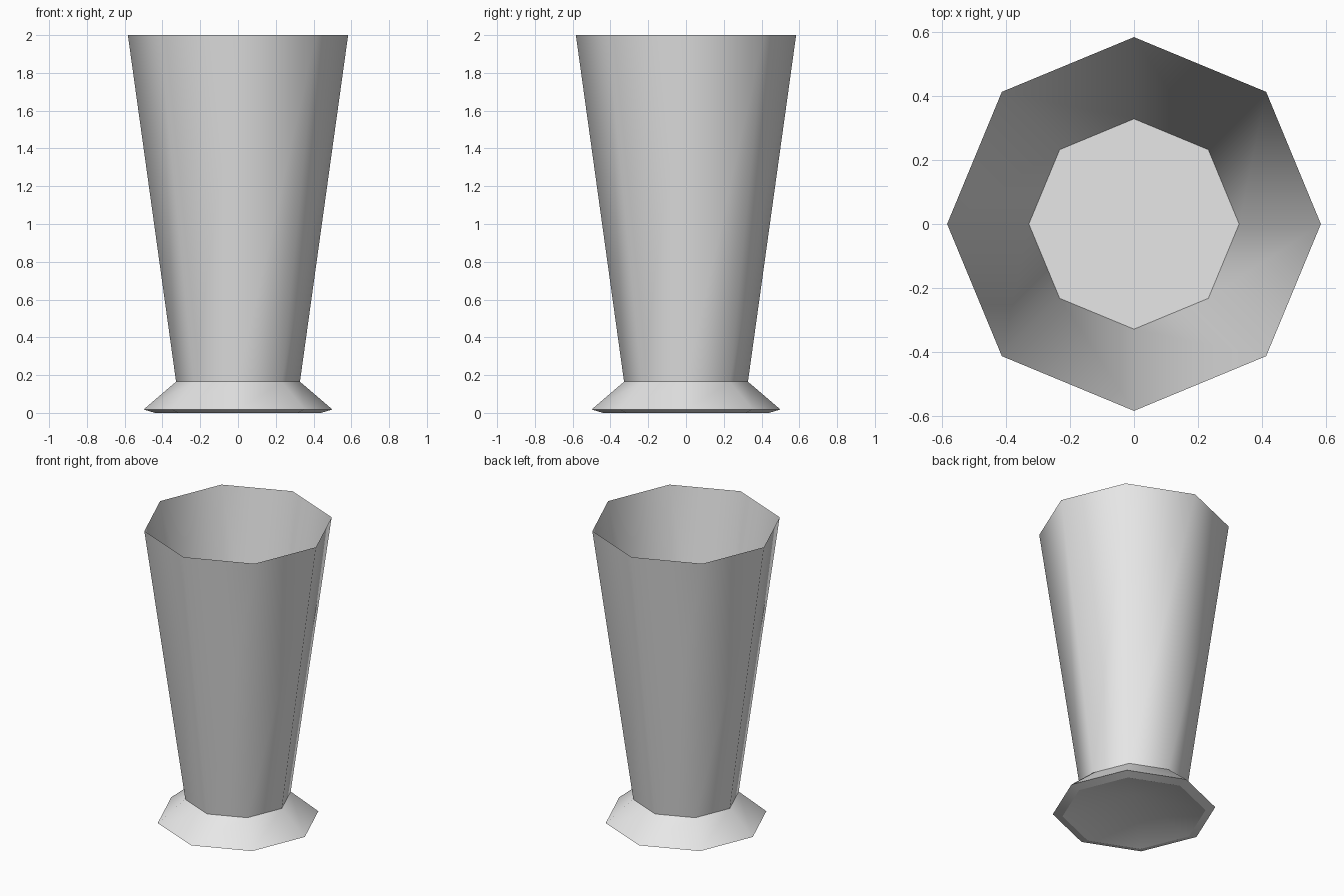
import bpy, bmesh, math

if "Cube" in bpy.data.objects:
    bpy.data.objects.remove(bpy.data.objects["Cube"])

SIDES = 8

mat = bpy.data.materials.new("light grey")
mat.diffuse_color = (0.8, 0.8, 0.8, 1.0)
mat.use_nodes = True
mat.node_tree.nodes["Principled BSDF"].inputs["Base Color"].default_value = mat.diffuse_color


def lathe(name, profile):
    """Revolve (radius, z) points into an octagonal shell; rings stay crisp, sides smooth."""
    bm = bmesh.new()
    rings = []
    for r, z in profile:
        if r == 0:
            rings.append([bm.verts.new((0, 0, z))] * SIDES)
        else:
            rings.append([bm.verts.new((r * math.cos(math.tau * i / SIDES),
                                        r * math.sin(math.tau * i / SIDES), z))
                          for i in range(SIDES)])
    for low, high in zip(rings, rings[1:]):
        for i in range(SIDES):
            j = (i + 1) % SIDES
            corners = list(dict.fromkeys((low[i], low[j], high[j], high[i])))
            bm.faces.new(corners).smooth = True
    # crisp horizontal edges between bands
    for e in bm.edges:
        a, b = e.verts
        if abs(a.co.z - b.co.z) < 1e-5 and a.co.xy.length > 0.01 and b.co.xy.length > 0.01:
            e.smooth = False
    mesh = bpy.data.meshes.new(name)
    bm.to_mesh(mesh)
    bm.free()
    mesh.materials.append(mat)
    obj = bpy.data.objects.new(name, mesh)
    bpy.context.collection.objects.link(obj)
    return obj


# tapered open cup: flat floor, then thin wall up to the rim
lathe("cup_body", [(0, 0.165), (0.328, 0.165), (0.583, 2.0)])

# flared foot: hollow underside, narrow bevelled rim, sloping top
lathe("foot", [(0, 0.13), (0.44, 0.0), (0.50, 0.018), (0.328, 0.165)])
